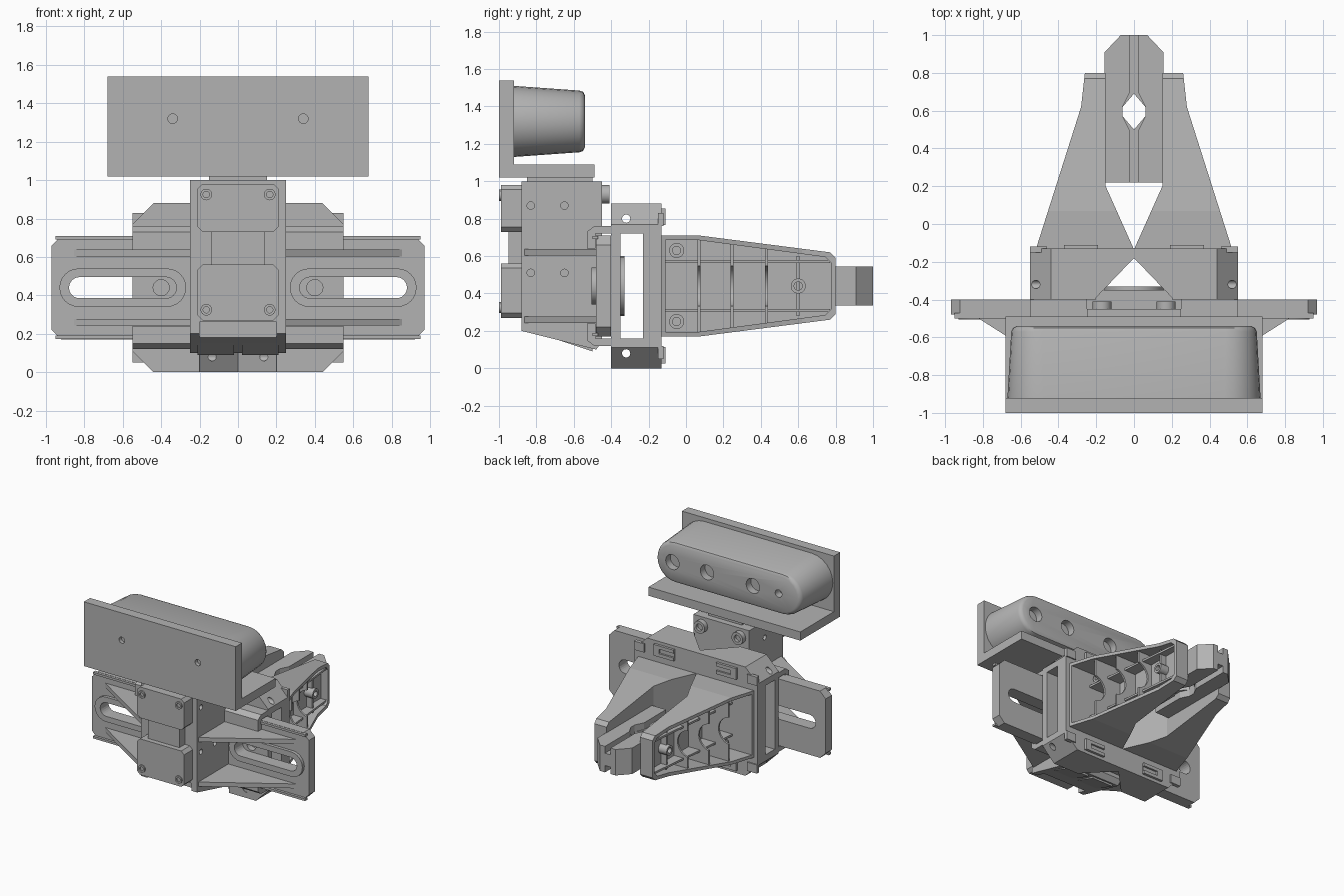
import bpy, bmesh, math
from mathutils import Vector, Matrix

if "Cube" in bpy.data.objects:
    bpy.data.objects.remove(bpy.data.objects["Cube"])

grey = bpy.data.materials.new("machine grey")
grey.use_nodes = True
GREY = (0.45, 0.45, 0.45, 1)
grey.diffuse_color = GREY
grey.node_tree.nodes["Principled BSDF"].inputs["Base Color"].default_value = GREY

MID = 0.44  # height of the gripper axis


def finish(name, bm):
    bmesh.ops.recalc_face_normals(bm, faces=bm.faces)
    mesh = bpy.data.meshes.new(name)
    bm.to_mesh(mesh)
    bm.free()
    mesh.materials.append(grey)
    ob = bpy.data.objects.new(name, mesh)
    bpy.context.scene.collection.objects.link(ob)
    return ob


def loft(name, rings):
    bm = bmesh.new()
    loops = [[bm.verts.new(p) for p in ring] for ring in rings]
    n = len(loops[0])
    for a, b in zip(loops, loops[1:]):
        for i in range(n):
            j = (i + 1) % n
            bm.faces.new((a[i], a[j], b[j], b[i]))
    bm.faces.new(loops[0])
    bm.faces.new(loops[-1])
    return finish(name, bm)


def place(axis, u, v, w):
    return {"x": (w, u, v), "y": (u, w, v), "z": (u, v, w)}[axis]


def prism(name, axis, pts, lo, hi, side=1):
    rings = [[place(axis, u, v, w) for u, v in pts] for w in (lo, hi)]
    return loft(name, [[(x * side, y, z) for x, y, z in r] for r in rings])


def box(name, x, y, z, side=1):
    pts = [(x[0], y[0]), (x[1], y[0]), (x[1], y[1]), (x[0], y[1])]
    return prism(name, "z", pts, z[0], z[1], side)


def circle(u, v, r, n=24):
    return [(u + r * math.cos(2 * math.pi * i / n), v + r * math.sin(2 * math.pi * i / n)) for i in range(n)]


def cyl(name, axis, u, v, r, lo, hi, side=1):
    return prism(name, axis, circle(u, v, r), lo, hi, side)


def stadium(u, v, half, r, n=12):
    pts = []
    for s, start in ((1, -math.pi / 2), (-1, math.pi / 2)):
        for i in range(n + 1):
            a = start + math.pi * i / n
            pts.append((u + s * (half - r) + r * math.cos(a), v + r * math.sin(a)))
    return pts


def combine(ob, cutters, op="DIFFERENCE"):
    for c in cutters:
        m = ob.modifiers.new("cut", "BOOLEAN")
        m.operation, m.object, m.solver = op, c, "EXACT"
    bpy.context.view_layer.update()
    dg = bpy.context.evaluated_depsgraph_get()
    mesh = bpy.data.meshes.new_from_object(ob.evaluated_get(dg))
    ob.modifiers.clear()
    ob.data = mesh
    for c in cutters:
        bpy.data.objects.remove(c)
    return ob


def smooth(ob):
    bpy.ops.object.select_all(action="DESELECT")
    ob.select_set(True)
    bpy.context.view_layer.objects.active = ob
    bpy.ops.object.shade_smooth_by_angle(angle=math.radians(40))


def screw(name, axis, u, v, r, lo, hi, tip, side=1):
    ob = cyl(name, axis, u, v, r, lo, hi, side)
    d = (hi - lo) * 0.5
    a, b = (hi - d, hi + 1e-2) if tip > 0 else (lo - 1e-2, lo + d)
    smooth(combine(ob, [cyl("socket", axis, u, v, r * 0.55, a, b, side)]))


# Camera bracket and camera
bracket = prism("camera_bracket", "x", [(-1, 1.02), (-0.49, 1.02), (-0.49, 1.09), (-0.92, 1.09), (-0.92, 1.54), (-1, 1.54)], -0.68, 0.68)
combine(bracket, [cyl("hole", "y", x, 1.32, 0.025, -1.1, -0.97) for x in (-0.34, 0.34)])
sections = [(-0.92, 0.67, 0.19), (-0.57, 0.65, 0.165), (-0.55, 0.64, 0.158), (-0.54, 0.62, 0.138)]
camera = loft("camera_body", [[(x, y, z) for x, z in stadium(0, 1.32, h, r)] for y, h, r in sections])
lenses = [(0.5, 0.06), (0.19, 0.06), (-0.22, 0.06), (-0.45, 0.03)]
smooth(combine(camera, [cyl("lens", "y", x, 1.32, r, -0.6, -0.5) for x, r in lenses]))

# Central housing with its two front actuator blocks
housing = prism("housing", "x", [(-0.88, 0.2), (-0.48, 0.1), (-0.45, 0.14), (-0.45, 1), (-0.88, 1)], -0.25, 0.25)
combine(housing, [cyl("hole", "x", y, z, 0.02, s * 0.22, s * 0.27)
                  for s in (-1, 1) for y in (-0.83, -0.65) for z in (0.51, 0.87)]
        + [box("front_pocket", (-0.2, 0.2), (-1, -0.8), (0.1, 0.26))])
box("neck", (-0.15, 0.15), (-0.85, -0.5), (0.99, 1.03))
box("actuator_bridge", (-0.14, 0.14), (-0.95, -0.87), (0.5, 0.76))


def chamfered(cx, cz, hx, hz, c):
    q = [(hx - c, hz), (hx, hz - c), (hx, c - hz), (hx - c, -hz)]
    return [(cx + x, cz + z) for x, z in q + [(-x, -z) for x, z in q]]


for name, z0, z1 in (("upper", 0.73, 0.98), ("lower", 0.27, 0.56)):
    prism(name + "_actuator", "y", chamfered(0, (z0 + z1) / 2, 0.21, (z1 - z0) / 2, 0.025), -0.99, -0.86)
for s in (1, -1):
    for z in (0.925, 0.325):
        screw("actuator_screw", "y", 0.165, z, 0.03, -1, -0.95, -1, s)
    screw("housing_screw", "y", 0.17, 0.93, 0.05, -0.46, -0.41, 1, s)
    prism("underside_block", "x", [(-0.8, 0.19), (-0.5, 0.09), (-0.5, 0.22), (-0.8, 0.24)], 0.02, 0.21, s)

# Wide slotted mounting plate
plate = prism("mounting_plate", "y", chamfered(0, MID, 0.97, 0.27, 0.05), -0.48, -0.4)
for s in (1, -1):
    rim = prism("slot_rim", "y", stadium(s * 0.6, MID, 0.33, 0.1), -0.505, -0.47)
    combine(rim, [prism("slot", "y", stadium(s * 0.6, MID, 0.28, 0.055), -0.6, -0.3)])
    smooth(rim)
combine(plate, [prism("slot", "y", stadium(s * 0.6, MID, 0.28, 0.055), -0.6, -0.3) for s in (1, -1)])
for s in (1, -1):
    for d in (-1, 1):
        z = MID + d * 0.18
        prism("gusset", "z", [(0.24, -0.47), (0.87, -0.47), (0.24, -0.87)], z - 0.018, z + 0.018, s)
        box("plate_lip", (0.25, 0.95), (-0.5, -0.47), sorted((MID + d * 0.25, MID + d * 0.268)), s)

# Frame: front and back octagons joined by pierced top and bottom blocks
octagon = chamfered(0, MID, 0.55, MID, 0.11)
front = prism("frame_front", "y", octagon, -0.4, -0.35)
combine(front, [cyl("bolt_hole", "y", s * 0.35, z, 0.025, -0.5, -0.3) for s in (1, -1) for z in (0.81, 0.07)]
        + [cyl("bolt_hole", "y", s * 0.4, MID, 0.042, -0.5, -0.3) for s in (1, -1)]
        + [box("gap", (-0.2, 0.2), (-0.5, -0.3), z) for z in ((-0.1, 0.17), (0.71, 1))])
back = prism("frame_back", "y", octagon, -0.18, -0.13)
combine(back, [cyl("bolt_hole", "y", s * 0.4, MID, 0.042, -0.5, -0.1) for s in (1, -1)])
for name, z0, z1 in (("top", 0.72, 0.88), ("bottom", 0, 0.16)):
    block = prism("frame_" + name, "y", octagon, -0.395, -0.135)
    combine(block, [box("slab", (-1, 1), (-1, 1), (z0, z1))], "INTERSECT")
    combine(block, [prism("triangle", "z", [(0, -0.18), (0.23, -0.42), (-0.23, -0.42)], -1, 2)])
    if name == "bottom":
        combine(block, [cyl("bolt_hole", "x", -0.32, 0.08, 0.022, -1, 1)])
    else:
        combine(block, [cyl("bolt_hole", "x", -0.32, 0.8, 0.022, -1, 1)])
for s in (1, -1):
    box("frame_post", (0.45, 0.55), (-0.23, -0.15), (0.13, 0.75), s)
    for d in (1, -1):
        hook = [(-0.4, 0.28), (-0.4, 0.32), (-0.49, 0.32), (-0.53, 0.29), (-0.53, 0.2), (-0.485, 0.2), (-0.485, 0.28)]
        prism("plate_hook", "x", [(y, MID + d * z) for y, z in hook], 0.25, 0.55, s)
        z = MID + d * 0.37
        clip = box("clip", (0.19, 0.37), (-0.14, -0.11), (z - 0.045, z + 0.045), s)
        combine(clip, [box("clip_slot", (0.16, 0.32), (-0.125, -0.1), (z - 0.018, z + 0.018), s)])
        box("corner_tab", (0.46, 0.55), (-0.15, -0.12), (z - 0.05, z + 0.02) if d > 0 else (z - 0.02, z + 0.05), s)
smooth(cyl("drive_disc", "y", 0, MID, 0.24, -0.46, -0.37))
smooth(cyl("drive_hub", "y", 0, MID, 0.16, -0.38, -0.33))


# Fingers: tapered trays opening outwards, with ribs and screw bosses
def side_profile(inset, y0, y1):
    h = [(y0, 0.27), (0.07, 0.27), (y1 - 0.03, 0.18), (y1, 0.15)]
    return [(y, MID + z - inset) for y, z in h] + [(y, MID - z + inset) for y, z in reversed(h)]


PLAN = [(0, -0.135), (0.52, -0.135), (0.28, 0.62), (0.26, 0.8), (0.15, 0.8), (0.15, 0.2)]
for s in (1, -1):
    finger = prism("finger", "z", PLAN, 0, 1, s)
    combine(finger, [prism("outline", "x", side_profile(0, -0.2, 0.8), -1, 1)], "INTERSECT")
    combine(finger, [prism("hollow", "x", side_profile(0.025, -0.11, 0.775), 0.2, 1, s)])
    for y, x in ((0.07, 0.435), (0.245, 0.38), (0.43, 0.32)):
        half = 0.26 - 0.13 * max(0, y - 0.07)
        rib = box("finger_rib", (0.19, x), (y - 0.008, y + 0.008), (MID - half, MID + half), s)
        smooth(combine(rib, [cyl("rib_arch", "y", s * (x + 0.02), MID, 0.11, -1, 1)]))
    for d in (1, -1):
        z = MID + d * 0.13
        prism("long_rib", "z", [(0.19, -0.12), (0.34, -0.12), (0.25, 0.77), (0.19, 0.77)], z - 0.008, z + 0.008, s)
        screw("finger_boss", "x", -0.05, MID + d * 0.19, 0.04, 0.19, 0.32, 1) if s > 0 else \
            screw("finger_boss", "x", -0.05, MID + d * 0.19, 0.04, -0.32, -0.19, -1)
    lo, hi = sorted((s * 0.19, s * 0.275))
    screw("tip_boss", "x", 0.6, MID, 0.04, lo, hi, s)
    box("tip_rib", (0.19, 0.25), (0.592, 0.608), (0.28, 0.6), s)

    # Jaw with a notched gripping face and a central tongue
    for name, g, h in (("jaw", 0.025, 0.105), ("jaw_tongue", 0, 0.05)):
        prism(name, "z", [(g, 0.22), (0.155, 0.22), (0.155, 0.91), (0.07, 1), (g, 1), (g, 0.69),
                          (0.06, 0.62), (0.06, 0.57), (g, 0.5)], MID - h, MID + h, s)
